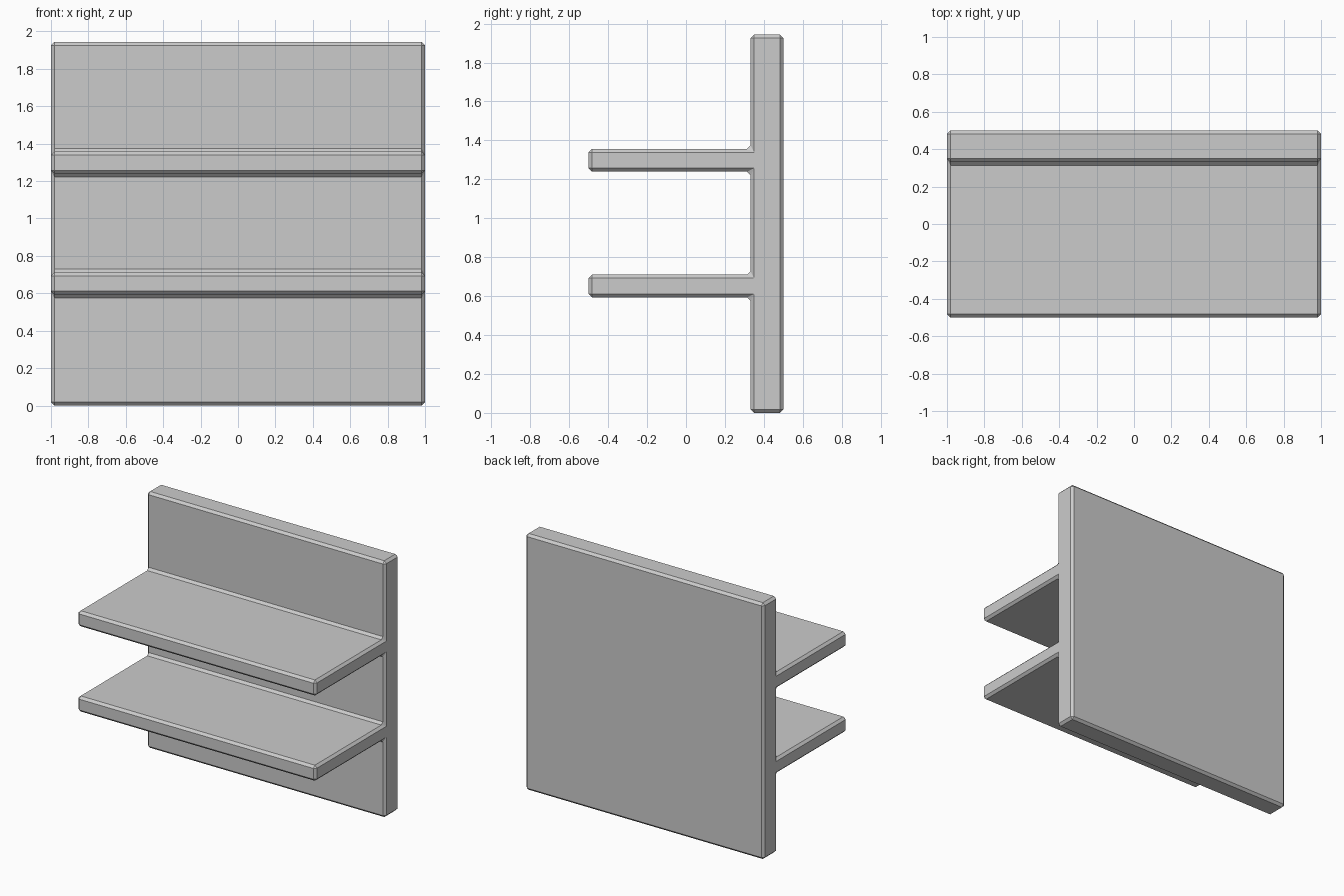
import bpy, bmesh

if "Cube" in bpy.data.objects:
    bpy.data.objects.remove(bpy.data.objects["Cube"])

WALL_Y, BACK_Y, FRONT_Y, TOP = 0.332, 0.5, -0.5, 1.943
SHELVES = [(0.593, 0.711), (1.239, 1.357)]  # bottom and top heights

# Side profile: upright back panel with two shelves
profile = [(BACK_Y, 0), (BACK_Y, TOP), (WALL_Y, TOP)]
for low, high in reversed(SHELVES):
    profile += [(WALL_Y, high), (FRONT_Y, high), (FRONT_Y, low), (WALL_Y, low)]
profile.append((WALL_Y, 0))

# Extrude the profile along the width
bm = bmesh.new()
face = bm.faces.new([bm.verts.new((-1, y, z)) for y, z in profile])
ext = bmesh.ops.extrude_face_region(bm, geom=[face])
bmesh.ops.translate(bm, vec=(2, 0, 0),
                    verts=[g for g in ext["geom"] if isinstance(g, bmesh.types.BMVert)])
bmesh.ops.recalc_face_normals(bm, faces=bm.faces)

mesh = bpy.data.meshes.new("wall_shelf")
bm.to_mesh(mesh)
bm.free()
shelf = bpy.data.objects.new("wall_shelf", mesh)
bpy.context.collection.objects.link(shelf)

# Small flat chamfer on all edges, filling the inner corners
bevel = shelf.modifiers.new("chamfer", 'BEVEL')
bevel.width = 0.018
bevel.segments = 1
bevel.limit_method = 'ANGLE'
